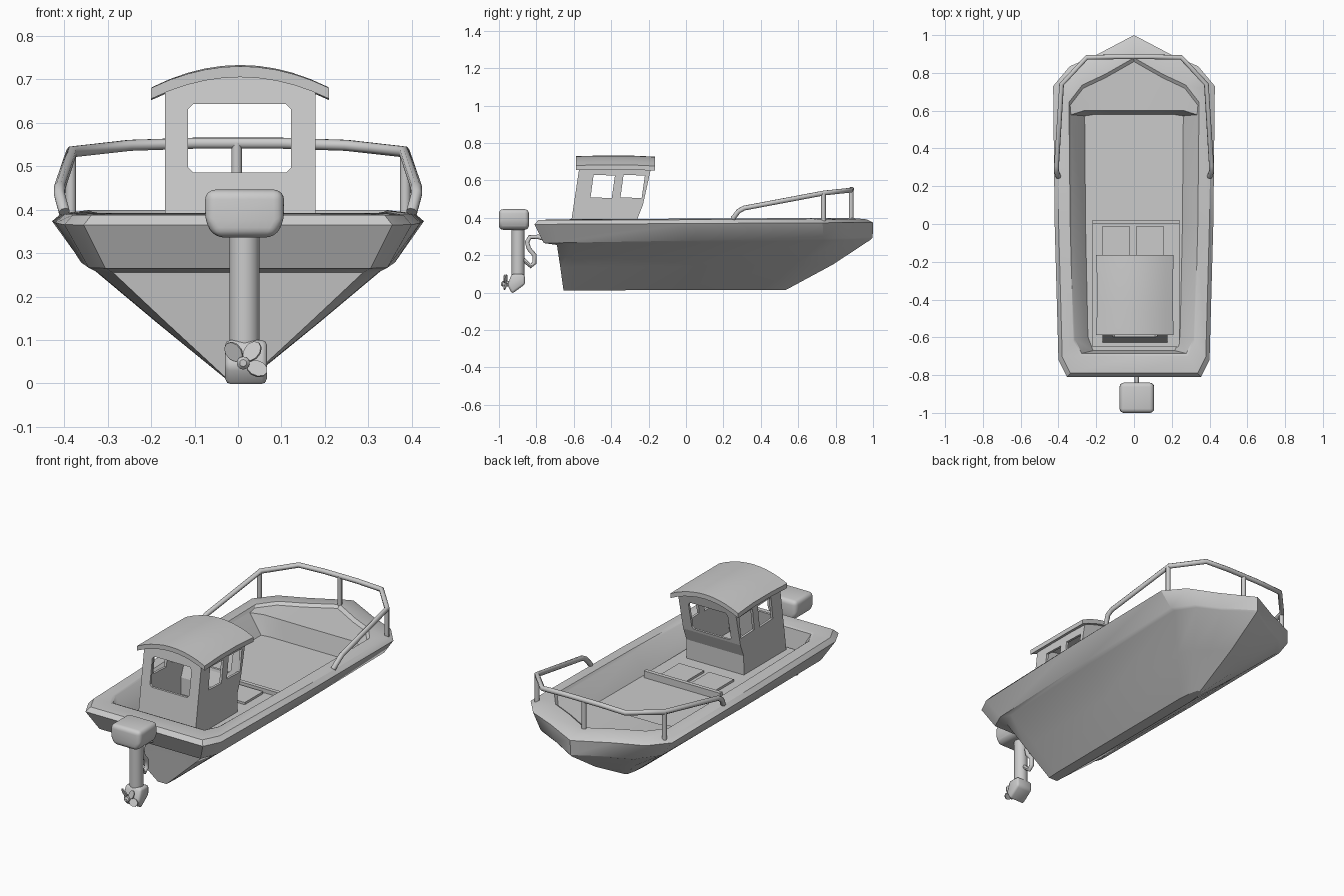
import bpy, bmesh, math
from mathutils import Vector

if "Cube" in bpy.data.objects:
    bpy.data.objects.remove(bpy.data.objects["Cube"])

def make(name, verts, faces, smooth=None):
    me = bpy.data.meshes.new(name)
    me.from_pydata(verts, [], faces)
    bm = bmesh.new()
    bm.from_mesh(me)
    bmesh.ops.remove_doubles(bm, verts=bm.verts, dist=1e-5)
    bmesh.ops.recalc_face_normals(bm, faces=bm.faces)
    bm.to_mesh(me)
    bm.free()
    ob = bpy.data.objects.new(name, me)
    bpy.context.collection.objects.link(ob)
    if smooth:
        smooth_by(ob, smooth)
    return ob

def select(ob):
    bpy.ops.object.select_all(action='DESELECT')
    ob.select_set(True)
    bpy.context.view_layer.objects.active = ob

def smooth_by(ob, deg):
    select(ob)
    bpy.ops.object.shade_smooth_by_angle(angle=math.radians(deg))

def loft(name, rings, smooth=None):
    n = len(rings[0])
    verts = [p for r in rings for p in r]
    faces = [tuple(range(n)), tuple(range(len(verts) - n, len(verts)))]
    for k in range(len(rings) - 1):
        for i in range(n):
            j = (i + 1) % n
            faces.append((k*n + i, k*n + j, (k+1)*n + j, (k+1)*n + i))
    return make(name, verts, faces, smooth)

def prism(name, pts, axis, a, b, smooth=None):
    place = (lambda p, t: (t, p[0], p[1])) if axis == 'x' else (lambda p, t: (p[0], t, p[1]))
    return loft(name, [[place(p, t) for p in pts] for t in (a, b)], smooth)

def box(name, x0, x1, y0, y1, z0, z1):
    return prism(name, [(x0, z0), (x1, z0), (x1, z1), (x0, z1)], 'y', y0, y1)

def circle(r, n):
    return [(r*math.cos(i*math.tau/n), r*math.sin(i*math.tau/n)) for i in range(n)]

def bevel(ob, width, segs, deg):
    m = ob.modifiers.new("bevel", 'BEVEL')
    m.width, m.segments, m.limit_method = width, segs, 'ANGLE'
    select(ob)
    bpy.ops.object.modifier_apply(modifier=m.name)
    smooth_by(ob, deg)

def cut(ob, cutter):
    m = ob.modifiers.new("cut", 'BOOLEAN')
    m.operation, m.object, m.solver = 'DIFFERENCE', cutter, 'EXACT'
    select(ob)
    bpy.ops.object.modifier_apply(modifier=m.name)
    bpy.data.objects.remove(cutter)

def tube(name, pts, r):
    cu = bpy.data.curves.new(name, 'CURVE')
    cu.dimensions = '3D'
    cu.bevel_depth, cu.bevel_resolution, cu.use_fill_caps = r, 2, True
    sp = cu.splines.new('POLY')
    sp.points.add(len(pts) - 1)
    for q, p in zip(sp.points, pts):
        q.co = (*p, 1)
    ob = bpy.data.objects.new(name, cu)
    bpy.context.collection.objects.link(ob)
    select(ob)
    bpy.ops.object.convert(target='MESH')
    smooth_by(bpy.context.object, 50)

# Hull: one rim outline, rescaled for each level from the keel up over the rim and down to the floor
outline = [(0, -.81), (.355, -.81), (.40, -.72), (.42, 0), (.428, .73), (.34, .835), (.19, .90), (0, 1)]
outline += [(-x, y) for x, y in outline[-2:0:-1]]
rings = []
for z_aft, z_bow, width, aft, bow, cap in (
        (.012, .015, .075, -.655, .60, .535),   # keel
        (.135, .150, .45, -.672, .80, .785),    # bilge
        (.255, .285, .81, -.69, .99, 1),        # chine
        (.265, .295, .86, -.76, .998, 1),       # lower band edge
        (.365, .375, 1, -.81, 1, 1),            # outer rim
        (.388, .392, .95, -.79, .965, 1),       # rim top
        (.392, .400, .805, -.70, .88, 1),       # inner ridge
        (.388, .386, .79, -.69, .86, 1),        # foredeck
        (.386, .380, .78, -.685, .80, .60),     # cockpit opening
        (.28, .28, .61, -.67, .79, .58)):       # cockpit floor
    ring = []
    for x, y in outline:
        f = (y + .81) / 1.81
        ring.append((x*width, min(aft + (bow - aft)*f, cap), z_aft + (z_bow - z_aft)*f))
    rings.append(ring)
loft("hull", rings, 30)

# Cockpit platform, cross bar and two hatch lids
box("platform", -.22, .24, -.65, .02, .275, .296)
box("platform_bar", -.22, .24, 0, .022, .29, .318)
for i, x in enumerate((-.17, .01)):
    box(f"hatch_{i}", x, x + .15, -.17, -.012, .29, .308)

# Cabin: side profile with leaning ends swept across x, with an arched top
def cabin_shell(half_width, inset, floor, lift):
    def aft(z): return -.628 + .15*(z - .285) + inset
    def fore(z): return -.23 + .22*(z - .47) - inset
    rings = []
    for i in range(-3, 4):
        x = half_width*i/3
        top = .712 - 1.3*x*x + lift
        prof = [(aft(floor), floor), (-.26 - inset, floor), (-.258 - inset, .40),
                (fore(.47), .47), (fore(top), top), (aft(top), top)]
        rings.append([(.005 + x, y, z) for y, z in prof])
    return loft("cabin", rings)

cabin = cabin_shell(.173, 0, .285, 0)
cut(cabin, cabin_shell(.160, .013, .31, .1))
x0, x1, z0, z1, c = -.115, .122, .485, .643, .012
cut(cabin, prism("end_window_cutter", [
    (x0 + c, z0), (x1 - c, z0), (x1, z0 + c), (x1, z1 - c),
    (x1 - c, z1), (x0 + c, z1), (x0, z1 - c), (x0, z0 + c)], 'y', -1, .5))
for y in (-.51, -.35):
    cut(cabin, prism("side_window_cutter", [(y, .51), (y + .113, .505), (y + .13, .626), (y + .016, .63)],
                     'x', -.5, .5))

# Arched roof
xs = [.205*i/5 for i in range(-5, 6)]
prof = [(x, .733 - 1.19*x*x) for x in xs] + [(x, .708 - 1.19*x*x) for x in reversed(xs)]
loft("cabin_roof", [[(.005 + x*s, y, z - dz) for x, z in prof]
                    for y, s, dz in ((-.588, 1, .003), (-.45, .98, 0), (-.30, .98, 0), (-.165, 1, .006))], 35)

# Bow rail and its posts
half = [(.40, .25, .395), (.411, .28, .435), (.410, .31, .452), (.383, .74, .533),
        (.25, .882, .548), (.1, .885, .553)]
tube("bow_rail", half + [(-x, y, z) for x, y, z in reversed(half)], .0135)
for i, (x, y, z) in enumerate(((-.385, .735, .53), (.385, .735, .53), (-.003, .883, .553))):
    tube(f"rail_post_{i}", [(x, y, .375), (x, y, z)], .0125)

# Outboard motor: cowling, leg, gearcase
cowl = loft("motor_cowling", [
    [(.015 + sx*w, -.92 + sy*.08, z) for sx, sy in ((-1, -1), (1, -1), (1, 1), (-1, 1))]
    for z, w in ((.336, .07), (.375, .092), (.446, .09))])
bevel(cowl, .032, 4, 60)
loft("motor_leg", [[(.015 + x, -.898 + y, z) for x, y in circle(.035, 16)] for z in (.08, .35)], 40)
gear = prism("motor_gearcase", [(-.932, .10), (-.862, .098), (-.86, .045), (-.93, -.006),
                                (-.955, .04)], 'x', -.03, .067)
bevel(gear, .012, 2, 50)

# Propeller: hub and blades
hub = Vector((.012, -.965, .047))
loft("propeller_hub", [[(hub.x + x, y, hub.z + z) for x, z in circle(r, 12)]
                       for y, r in ((-.94, .014), (-.98, .015), (-.988, .008))], 40)
for i, deg in enumerate((52, 130, -22)):
    a = math.radians(deg)
    out = Vector((math.cos(a), 0, math.sin(a)))
    across = Vector((-math.sin(a), .55, math.cos(a))).normalized()
    thick = out.cross(across) * .003
    pts = [hub + out*(.034 + u) + across*v*.8 for u, v in circle(.025, 10)]
    loft(f"propeller_blade_{i}", [[p - thick for p in pts], [p + thick for p in pts]], 40)

# Bracket joining the motor to the transom, curling down to the leg
bend = [(-.745, .285), (-.79, .298), (-.835, .297), (-.85, .27), (-.84, .235),
        (-.81, .20), (-.81, .16), (-.83, .142), (-.875, .18)]
tube("motor_bracket", [(.015, y, z) for y, z in bend], .012)
